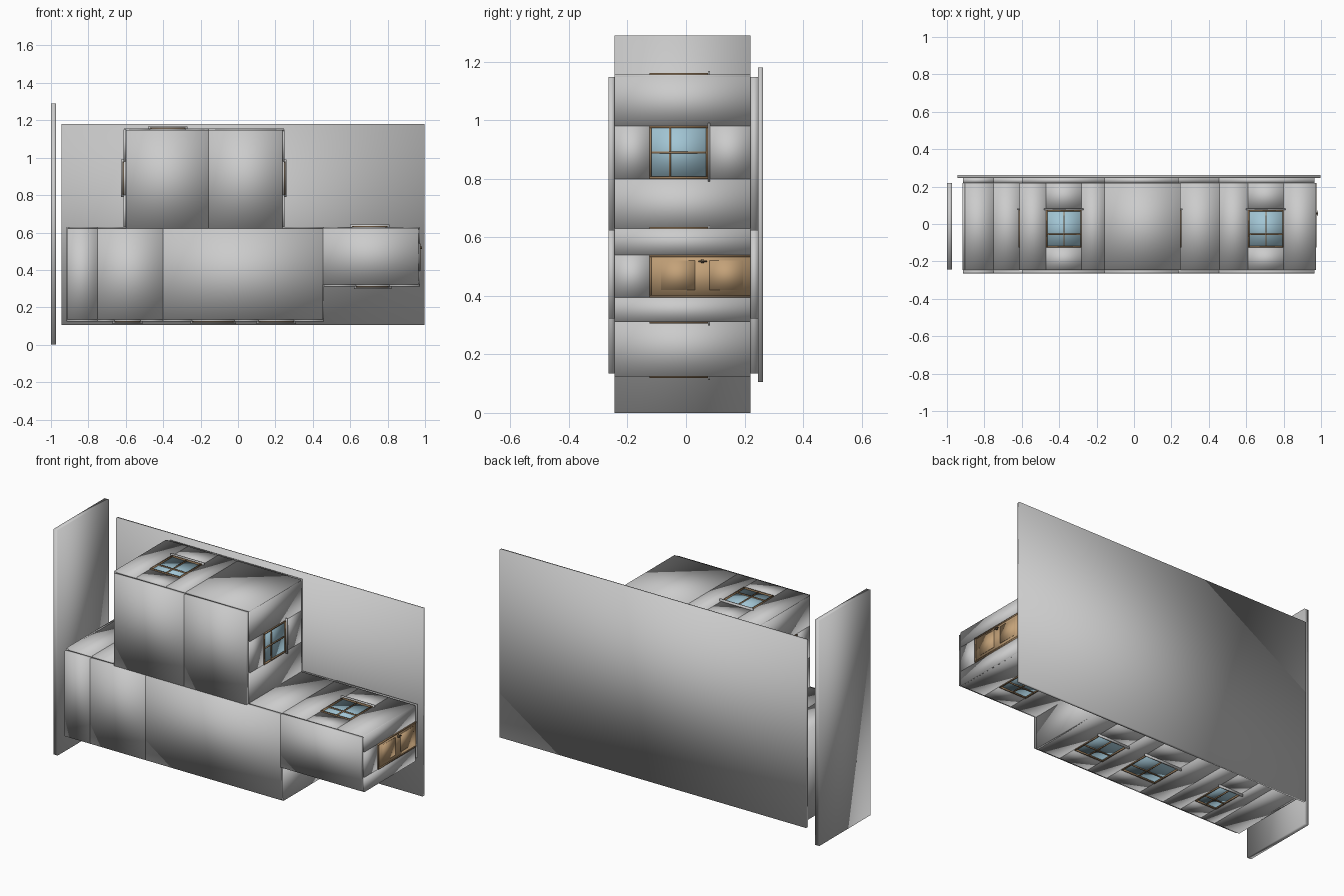
import bpy, bmesh
from mathutils import Vector

if "Cube" in bpy.data.objects:
    bpy.data.objects.remove(bpy.data.objects["Cube"])


def mat(name, c):
    m = bpy.data.materials.new(name)
    m.diffuse_color = (*c, 1)
    m.use_nodes = True
    m.node_tree.nodes["Principled BSDF"].inputs["Base Color"].default_value = m.diffuse_color
    return m


GLASS = mat("glass_blue", (0.36, 0.56, 0.66))
FRAME = mat("frame_brown", (0.30, 0.19, 0.10))
DOOR = mat("door_tan", (0.55, 0.36, 0.19))
METAL = mat("dark_metal", (0.12, 0.09, 0.06))


def boxes(name, spans, material=None):
    """One smooth-shaded object from (x0, x1, y0, y1, z0, z1) boxes."""
    bm = bmesh.new()
    for s in spans:
        lo = Vector([min(s[i], s[i + 1]) for i in (0, 2, 4)])
        hi = Vector([max(s[i], s[i + 1]) for i in (0, 2, 4)])
        for v in bmesh.ops.create_cube(bm, size=1)["verts"]:
            v.co = Vector([(lo[i] + hi[i]) / 2 + v.co[i] * (hi[i] - lo[i]) for i in range(3)])
    for f in bm.faces:
        f.smooth = True
    me = bpy.data.meshes.new(name)
    bm.to_mesh(me)
    bm.free()
    ob = bpy.data.objects.new(name, me)
    bpy.context.collection.objects.link(ob)
    if material:
        me.materials.append(material)
    return ob


Y0, Y1 = -0.245, 0.22       # wall top and foot (the house lies on its side)
W0, W1 = -0.125, 0.075      # window head and sill
T = 0.014                   # wall thickness


def wall(name, axis, c, sign, u0, u1, holes=()):
    """Wall along x or z, outer face at c; holes are (kind, start, end), "cut" is a seam."""
    def b(a0, a1, y0, y1, d0, d1):
        p, q = c + sign * d0, c + sign * d1
        return (a0, a1, y0, y1, p, q) if axis == "x" else (p, q, y0, y1, a0, a1)

    parts, at = [], u0
    for kind, h0, h1 in holes:
        n = f"{name}_{kind}_{round(h0 * 100)}"
        parts.append(b(at, h0, Y0, Y1, -T, 0))
        at, mid, f = h1, (h0 + h1) / 2, 0.007
        if kind == "cut":
            continue
        parts.append(b(h0, h1, Y0, W0, -T, 0))
        if kind == "window":
            parts.append(b(h0, h1, W1, Y1, -T, 0))
            boxes(n + "_glass", [b(h0, h1, W0, W1, -0.006, -0.002)], GLASS)
            boxes(n + "_frame", [
                b(h0, h0 + f, W0, W1, -T, 0.005), b(h1 - f, h1, W0, W1, -T, 0.005),
                b(h0, h1, W0, W0 + f, -T, 0.005), b(h0, h1, W1 - f, W1, -T, 0.005),
                b(mid - 0.003, mid + 0.003, W0, W1, -0.01, 0.003),
                b(h0, h1, -0.058, -0.052, -0.01, 0.003)], FRAME)
            boxes(n + "_sill", [b(h0 - 0.01, h1 + 0.01, W1, W1 + 0.007, -T, 0.012)])
        else:
            boxes(n + "_leaf", [b(h0, h1, W0, Y1, -0.012, 0.002)], DOOR)
            boxes(n + "_frame", [
                b(h0, h0 + f, W0, Y1, -T, 0.005), b(h1 - f, h1, W0, Y1, -T, 0.005),
                b(h0, h1, W0, W0 + f, -T, 0.005)], FRAME)
            # two raised panels and a lever handle
            boxes(n + "_panels", [b(h0 + 0.025, h1 - 0.02, y, y + 0.115, 0, 0.005)
                                  for y in (-0.085, 0.08)], DOOR)
            boxes(n + "_handle", [b(h1 - 0.028, h1 - 0.016, 0.052, 0.062, 0, 0.012),
                                  b(h1 - 0.024, h1 - 0.02, 0.042, 0.072, 0.008, 0.013)], METAL)
    parts.append(b(at, u1, Y0, Y1, -T, 0))
    boxes(name, parts)


# ground slab and gate slab
boxes("ground_slab", [(-0.945, 0.998, 0.246, 0.263, 0.105, 1.18)])
boxes("side_slab", [(-0.999, -0.972, -0.244, 0.22, 0, 1.29)])

# room floors and ceilings
rooms = {
    "west_room": (-0.915, -0.752, 0.135, 0.622),
    "hall": (-0.752, -0.402, 0.135, 0.622),
    "main_room": (-0.402, 0.455, 0.135, 0.622),
    "upper_west_room": (-0.60, -0.157, 0.622, 1.147),
    "upper_east_room": (-0.157, 0.238, 0.622, 1.147),
    "wing": (0.455, 0.965, 0.322, 0.625),
}
for n, (x0, x1, z0, z1) in rooms.items():
    boxes(n + "_ceiling", [(x0, x1, -0.265, Y0, z0, z1)])
    boxes(n + "_floor", [(x0, x1, Y1, 0.246, z0, z1)])

# outer walls
wall("lower_bottom_wall", "x", 0.124, -1, -0.915, 0.458,
     [("cut", -0.752, -0.752), ("window", -0.66, -0.52), ("cut", -0.402, -0.402),
      ("window", -0.245, -0.02), ("window", 0.11, 0.30)])
wall("lower_left_wall", "z", -0.918, -1, 0.124, 0.63)
wall("lower_top_left_wall", "x", 0.63, 1, -0.915, -0.60, [("cut", -0.752, -0.752)])
wall("lower_top_right_wall", "x", 0.63, 1, 0.235, 0.458)
wall("lower_right_wall", "z", 0.46, 1, 0.124, 0.33)
wall("upper_left_wall", "z", -0.613, -1, 0.62, 1.15, [("window", 0.80, 0.98)])
wall("upper_top_wall", "x", 1.156, 1, -0.61, 0.245,
     [("window", -0.47, -0.28), ("cut", -0.157, -0.157)])
wall("upper_right_wall", "z", 0.248, 1, 0.62, 1.15, [("window", 0.80, 0.98)])
wall("wing_top_wall", "x", 0.63, 1, 0.458, 0.968, [("window", 0.61, 0.80)])
wall("wing_bottom_wall", "x", 0.311, -1, 0.458, 0.968, [("window", 0.63, 0.81)])
wall("wing_end_wall", "z", 0.972, 1, 0.311, 0.63, [("door", 0.395, 0.54)])

# inner partitions
boxes("partition_walls", [
    (-0.759, -0.745, Y0, Y1, 0.135, 0.62), (-0.409, -0.395, Y0, Y1, 0.135, 0.62),
    (-0.164, -0.15, Y0, Y1, 0.63, 1.143), (-0.60, 0.235, Y0, Y1, 0.616, 0.63),
    (0.446, 0.46, Y0, Y1, 0.33, 0.62)])
